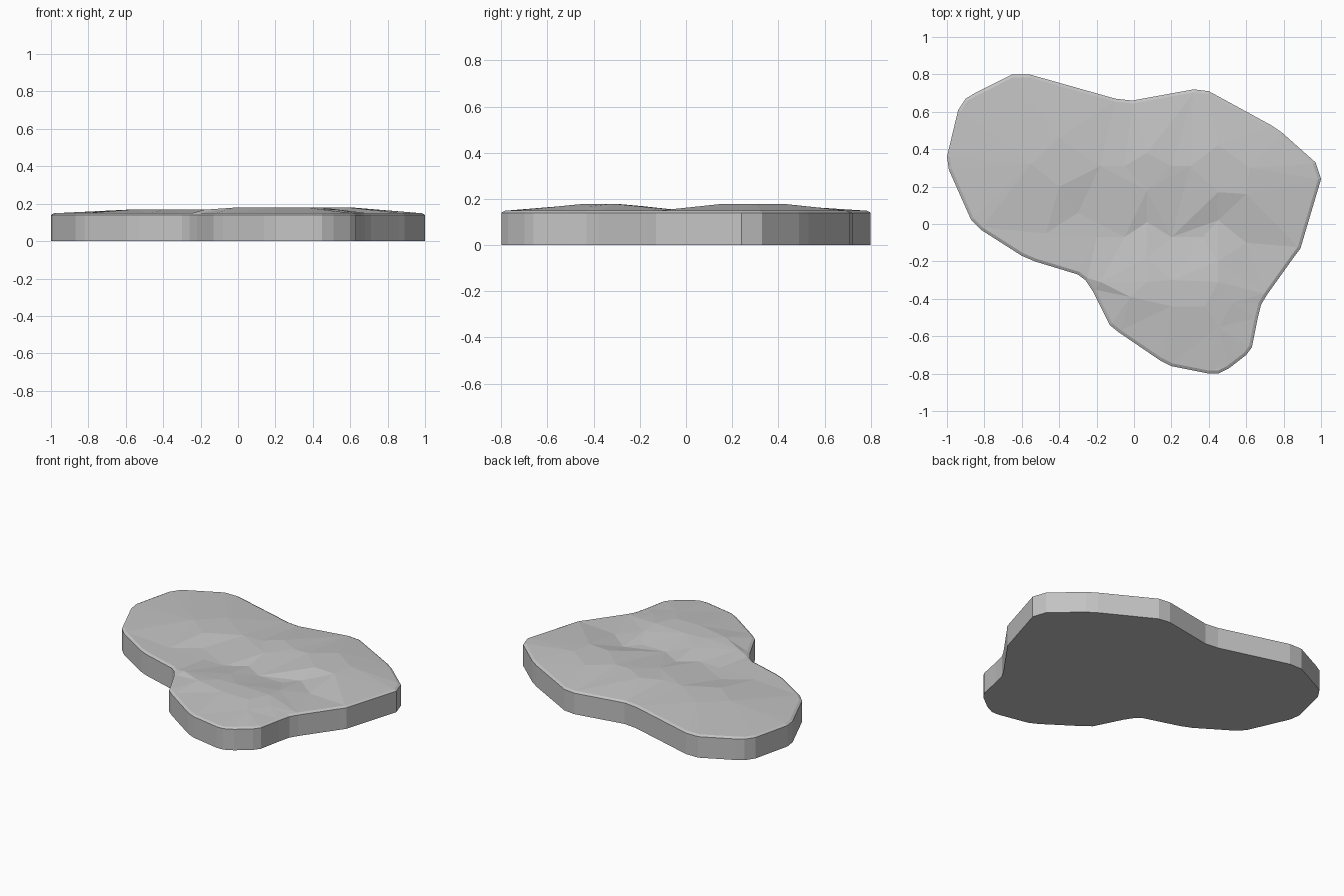
import bpy
import bmesh
from mathutils import Vector
from mathutils.geometry import delaunay_2d_cdt

WALL_TOP, RIM_TOP, RIM_INSET = 0.14, 0.149, 0.016

# Counter-clockwise outline of the slab, in hundredths of a unit
OUTLINE = [
    (100, 24), (97, 33), (79, 49), (73, 53), (40, 71), (32, 72), (-1, 66),
    (-10, 67), (-56, 80), (-65, 80), (-85, 70), (-90, 67), (-94, 61),
    (-100, 36), (-99, 29), (-87, 2), (-82, -3), (-60, -17), (-53, -20),
    (-30, -27), (-26, -30), (-22, -36), (-13, -54), (-8, -58), (14, -73),
    (20, -76), (40, -80), (45, -80), (51, -77), (60, -70), (63, -66),
    (66, -51), (68, -43), (71, -38), (86, -17), (89, -13),
]

# Worn humps and hollows of the upper face: height, then the points at that height
BACK_HUMP = (0.179, [(7, 38), (20, 31), (30, 31), (45, 42), (62, 30), (60, 16), (45, 17)])
BACK_SHOULDER = (0.17, [(-55, 32), (-40, 46), (-18, 31), (-5, 31), (-40, 20), (7, 18)])
VALLEY = (0.147, [(-47, -5), (-30, 6), (-20, -7), (-5, -7), (7, 1), (20, -7),
                  (37, -7), (45, 2), (60, -10)])
FRONT_SHOULDER = (0.168, [(-18, -31), (7, -18), (45, -20), (45, -55), (53, -42)])
FRONT_HUMP = (0.179, [(-2, -39), (7, -31), (20, -44), (38, -44), (20, -30), (45, -31)])


def flat_material(name, value):
    """One plain grey shared by the viewport and the shader."""
    material = bpy.data.materials.new(name)
    material.use_nodes = True
    colour = (value, value, value, 1.0)
    material.diffuse_color = colour
    shader = next(n for n in material.node_tree.nodes if n.type == 'BSDF_PRINCIPLED')
    shader.inputs["Base Color"].default_value = colour
    return material


def inset_loop(loop, distance):
    """Move every corner of a counter-clockwise loop inwards."""
    result = []
    for index, point in enumerate(loop):
        before = (point - loop[index - 1]).normalized()
        after = (loop[(index + 1) % len(loop)] - point).normalized()
        along = (before + after).normalized()
        result.append(point + Vector((-along.y, along.x)) * distance)
    return result


def add_ring(bm, loop, height):
    return [bm.verts.new((p.x, p.y, height)) for p in loop]


def bridge(bm, lower, upper):
    count = len(lower)
    for i in range(count):
        j = (i + 1) % count
        bm.faces.new((lower[i], lower[j], upper[j], upper[i]))


def build_slab():
    bm = bmesh.new()
    outer = [Vector(p) / 100 for p in OUTLINE]
    inner = inset_loop(outer, RIM_INSET)

    # Flat underside, upright wall and chamfered rim
    base = add_ring(bm, outer, 0.0)
    wall = add_ring(bm, outer, WALL_TOP)
    rim = add_ring(bm, inner, RIM_TOP)
    bm.faces.new(list(reversed(base)))
    bridge(bm, base, wall)
    bridge(bm, wall, rim)

    # Faceted upper face stretched between the rim and the humps
    points, corners = list(inner), list(rim)
    for height, spots in (BACK_HUMP, BACK_SHOULDER, VALLEY, FRONT_SHOULDER, FRONT_HUMP):
        spread = [Vector(spot) / 100 for spot in spots]
        points += spread
        corners += add_ring(bm, spread, height)
    count = len(inner)
    edges = [(i, (i + 1) % count) for i in range(count)]
    _, _, triangles, origins, _, _ = delaunay_2d_cdt(points, edges, [], 1, 0.0001)
    for triangle in triangles:
        bm.faces.new([corners[origins[i][0]] for i in triangle])

    bmesh.ops.recalc_face_normals(bm, faces=bm.faces[:])
    mesh = bpy.data.meshes.new("stone_slab")
    bm.to_mesh(mesh)
    bm.free()
    mesh.materials.append(flat_material("stone grey", 0.55))
    slab = bpy.data.objects.new("stone_slab", mesh)
    bpy.context.collection.objects.link(slab)
    return slab


default_cube = bpy.data.objects.get("Cube")
if default_cube:
    bpy.data.objects.remove(default_cube, do_unlink=True)

build_slab()
